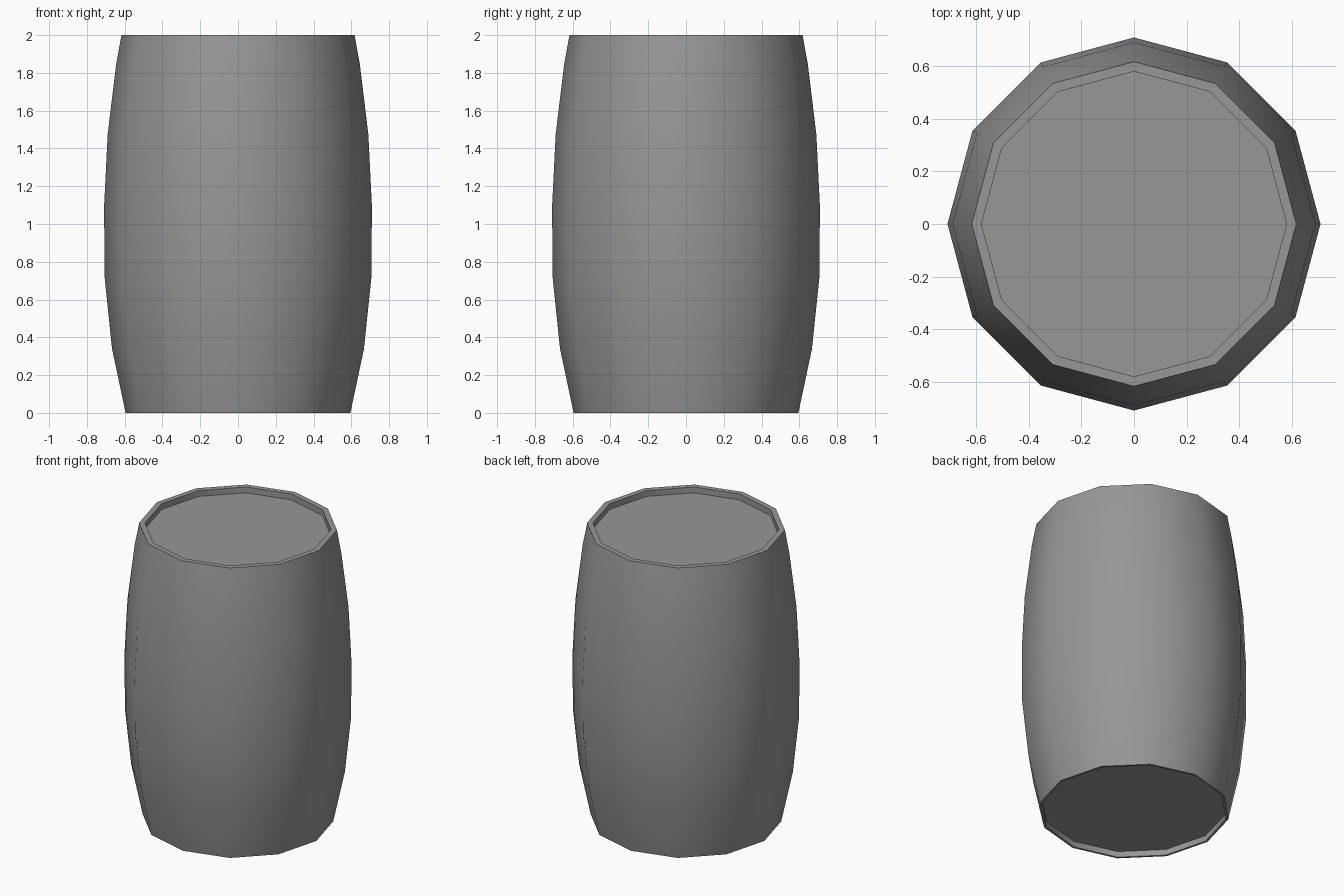
import bpy, bmesh, math

if "Cube" in bpy.data.objects:
    bpy.data.objects.remove(bpy.data.objects["Cube"])

SIDES = 12
# Barrel outline (radius, z): bottom recess, bulging staves, top recess
PROFILE = [(0.58, 0.04), (0.58, 0.0), (0.595, 0.0), (0.667, 0.34), (0.706, 0.716),
           (0.709, 1.093), (0.69, 1.475), (0.645, 1.846), (0.617, 2.0),
           (0.58, 2.0), (0.58, 1.96)]

bm = bmesh.new()

# One ring of vertices per outline point
rings = []
for r, z in PROFILE:
    angles = [2 * math.pi * i / SIDES for i in range(SIDES)]
    rings.append([bm.verts.new((r * math.cos(a), r * math.sin(a), z)) for a in angles])

# Staves and rims
for low, high in zip(rings, rings[1:]):
    for i in range(SIDES):
        j = (i + 1) % SIDES
        bm.faces.new((low[i], low[j], high[j], high[i]))

# Recessed bottom and lid
bm.faces.new(rings[0][::-1])
bm.faces.new(rings[-1])
bmesh.ops.recalc_face_normals(bm, faces=bm.faces[:])

mesh = bpy.data.meshes.new("barrel")
bm.to_mesh(mesh)
bm.free()
barrel = bpy.data.objects.new("barrel", mesh)
bpy.context.collection.objects.link(barrel)

# Dark grey finish
dark_grey = bpy.data.materials.new("dark_grey")
dark_grey.diffuse_color = (0.31, 0.31, 0.31, 1)
dark_grey.use_nodes = True
dark_grey.node_tree.nodes["Principled BSDF"].inputs["Base Color"].default_value = dark_grey.diffuse_color
mesh.materials.append(dark_grey)

# Smooth staves, sharp rims
bpy.context.view_layer.objects.active = barrel
barrel.select_set(True)
bpy.ops.object.shade_smooth_by_angle(angle=math.radians(45))
